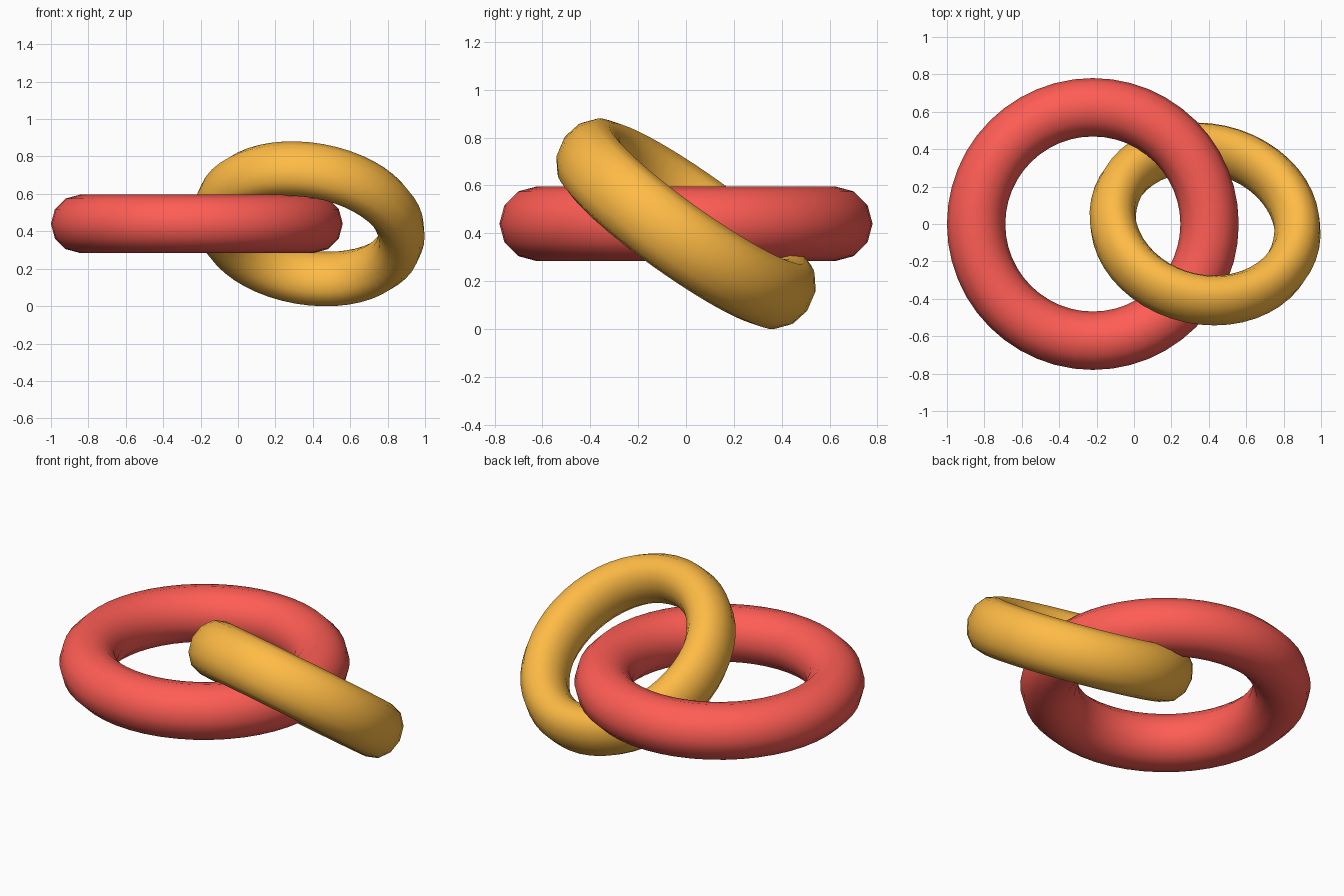
import bpy
from math import radians

if "Cube" in bpy.data.objects:
    bpy.data.objects.remove(bpy.data.objects["Cube"])


def ring(name, centre, tilt, scale, color):
    """Smooth torus, tilted by Euler degrees and scaled along its own axes."""
    bpy.ops.mesh.primitive_torus_add(
        location=centre, rotation=[radians(a) for a in tilt],
        major_radius=0.624, minor_radius=0.156,
        major_segments=48, minor_segments=12)
    ob = bpy.context.object
    ob.name = name
    ob.scale = scale
    bpy.ops.object.shade_smooth()
    mat = bpy.data.materials.new(name + "_color")
    mat.diffuse_color = color
    mat.use_nodes = True
    mat.node_tree.nodes["Principled BSDF"].inputs["Base Color"].default_value = mat.diffuse_color
    ob.data.materials.append(mat)
    return ob


# Large flat ring
ring("large_ring", (-0.22, 0, 0.44), (0, 0, 0), (1, 1, 1), (1.0, 0.11, 0.09, 1))

# Smaller tilted ring linked through it, as thick along its axis as the large one
ring("small_ring", (0.38, 0, 0.44), (-35, 10, 0), (0.8, 0.8, 1), (1.0, 0.5, 0.06, 1))
